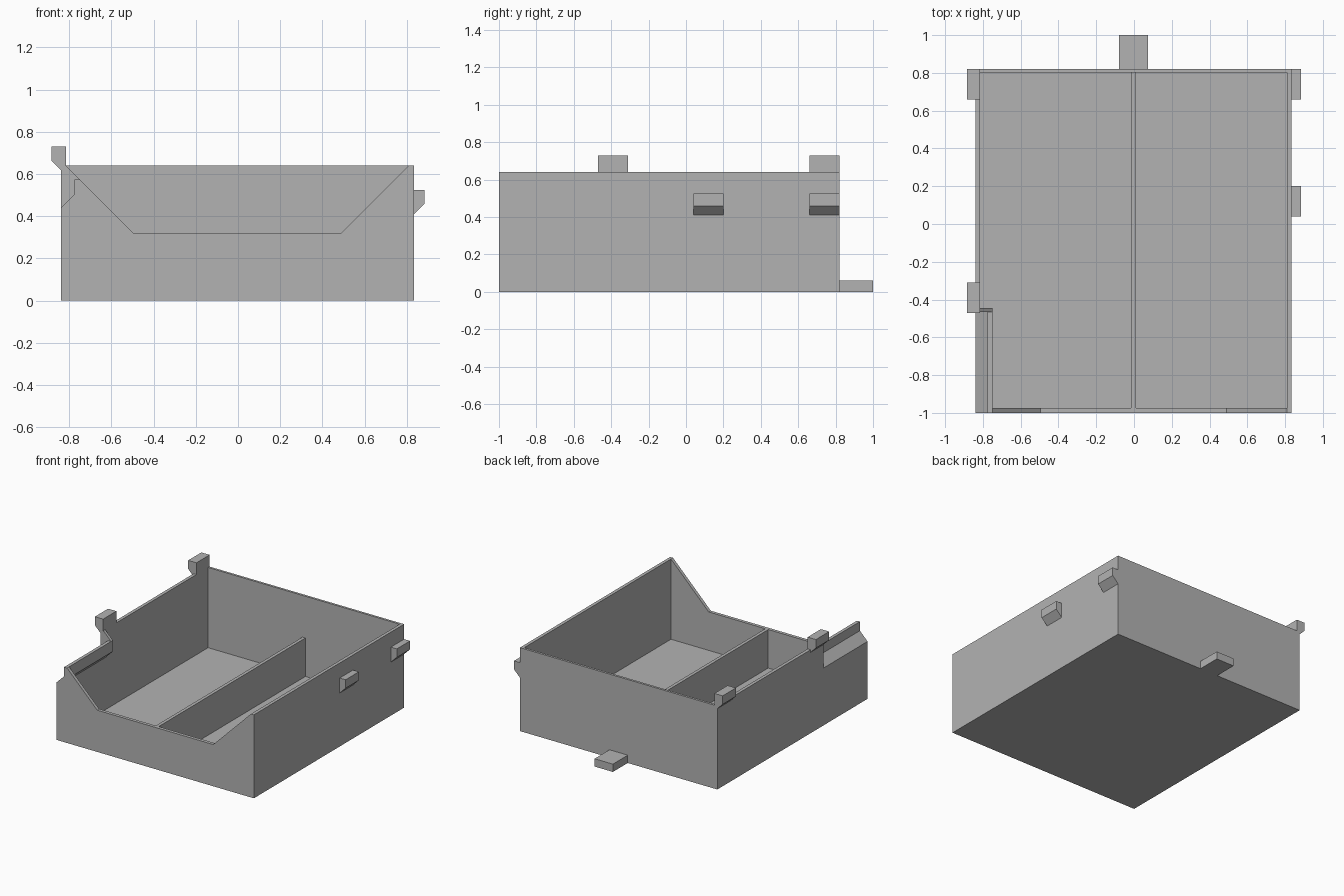
import bpy
import bmesh

cube = bpy.data.objects.get("Cube")
if cube:
    bpy.data.objects.remove(cube, do_unlink=True)

grey = bpy.data.materials.new("plain grey")
grey.use_nodes = True
grey.diffuse_color = (0.45, 0.45, 0.45, 1)
grey.node_tree.nodes["Principled BSDF"].inputs["Base Color"].default_value = grey.diffuse_color


def prism(name, profile, y0, y1):
    """Extrude an (x, z) profile along y."""
    bm = bmesh.new()
    face = bm.faces.new([bm.verts.new((x, y0, z)) for x, z in profile])
    new = bmesh.ops.extrude_face_region(bm, geom=[face])["geom"]
    bmesh.ops.translate(bm, vec=(0, y1 - y0, 0),
                        verts=[v for v in new if isinstance(v, bmesh.types.BMVert)])
    bmesh.ops.recalc_face_normals(bm, faces=bm.faces)
    mesh = bpy.data.meshes.new(name)
    bm.to_mesh(mesh)
    bm.free()
    mesh.materials.append(grey)
    obj = bpy.data.objects.new(name, mesh)
    bpy.context.collection.objects.link(obj)
    return obj


def box(name, x0, x1, y0, y1, z0, z1):
    return prism(name, [(x0, z0), (x1, z0), (x1, z1), (x0, z1)], y0, y1)


def combine(target, tool, operation):
    """Apply a boolean and discard the tool."""
    mod = target.modifiers.new(operation, 'BOOLEAN')
    mod.operation, mod.solver, mod.object = operation, 'EXACT', tool
    bpy.context.view_layer.objects.active = target
    bpy.ops.object.modifier_apply(modifier=mod.name)
    bpy.data.objects.remove(tool, do_unlink=True)


# Overall sizes
LEFT, RIGHT, FRONT, BACK, TOP = 0.835, -0.84, -1.0, 0.82, 0.64
WALL = 0.025
IN_L, IN_R = LEFT - WALL, RIGHT + WALL
LOW = 0.32          # height of the front lip and the divider

# Open tray
tray = box("tray", RIGHT, LEFT, FRONT, BACK, 0, TOP)
combine(tray, box("cavity", IN_R, IN_L, FRONT + WALL, BACK - 0.018, WALL, 1), 'DIFFERENCE')

# Thickened lining behind the side recess
lining = [(RIGHT + 0.01, TOP), (-0.75, TOP), (-0.75, 0.49), (IN_R, 0.425), (RIGHT + 0.01, 0.41)]
combine(tray, prism("lining", lining, FRONT + 0.01, -0.445), 'UNION')

# Sloped front opening
opening = [(IN_R + LOW, LOW), (IN_L - LOW, LOW), (IN_L, TOP), (IN_L, 0.8), (IN_R, 0.8), (IN_R, TOP)]
combine(tray, prism("opening", opening, -1.1, -0.43), 'DIFFERENCE')

# Side recess
recess = [(-0.9, 0.38), (-0.775, 0.505), (-0.775, 0.575), (-0.74, 0.575), (-0.74, 0.8), (-0.9, 0.8)]
combine(tray, prism("recess", recess, -1.1, -0.467), 'DIFFERENCE')

# Middle divider
box("divider", -0.015, 0.01, FRONT + WALL, BACK - 0.018, WALL, LOW)

# Upright hooks on the right wall
hook = [(-0.885, 0.73), (IN_R, 0.73), (IN_R, TOP), (RIGHT, 0.62), (-0.885, 0.665)]
for name, y in (("front_hook", -0.47), ("rear_hook", 0.66)):
    prism(name, hook, y, y + 0.16)

# Wedge tabs on the left wall
tab = [(LEFT, 0.41), (0.885, 0.46), (0.885, 0.525), (LEFT, 0.525)]
for name, y in (("front_side_tab", 0.04), ("rear_side_tab", 0.66)):
    prism(name, tab, y, y + 0.16)

# Back tab
box("back_tab", -0.08, 0.075, BACK, 1.0, 0, 0.06)
